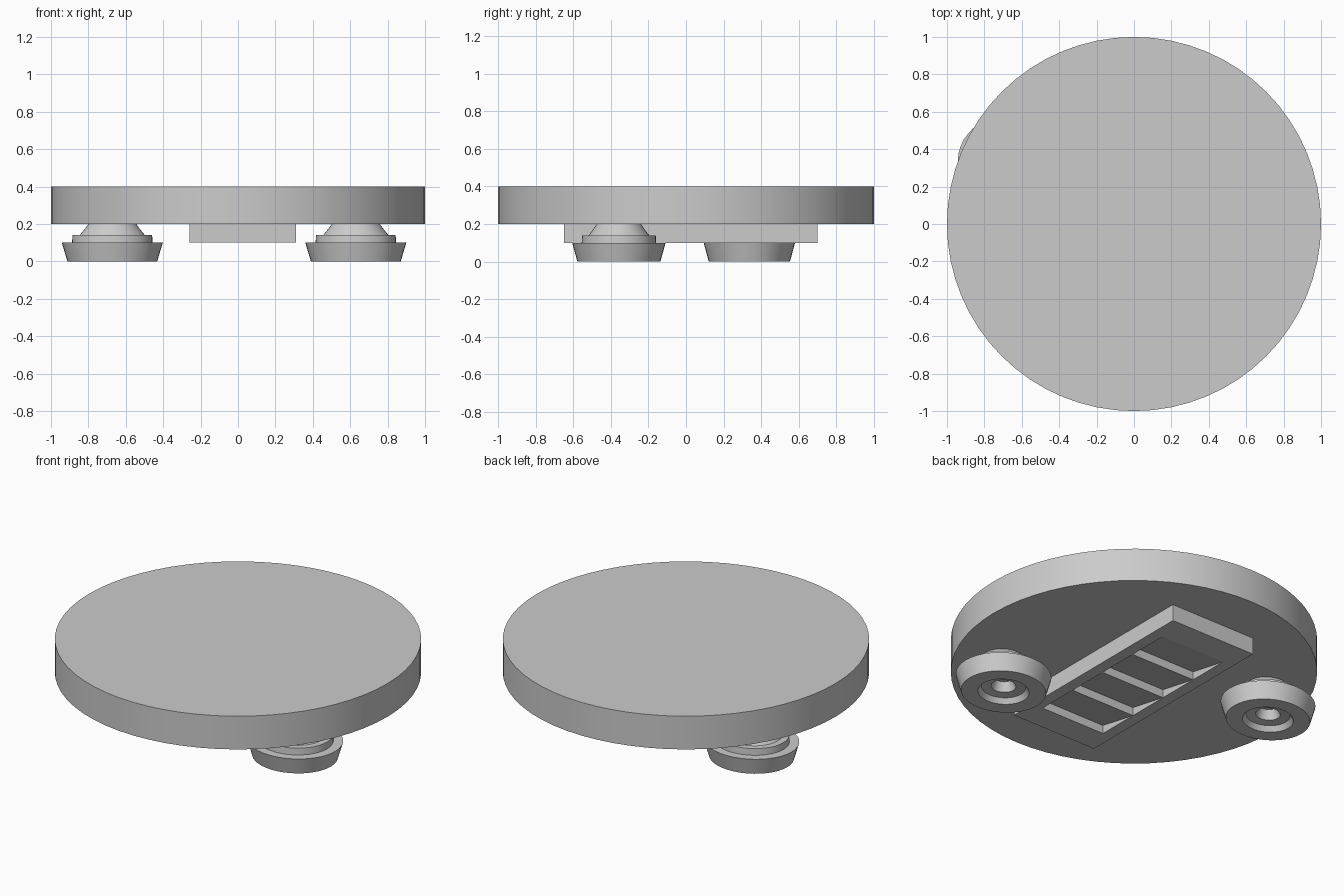
import bpy, bmesh, math

if "Cube" in bpy.data.objects:
    bpy.data.objects.remove(bpy.data.objects["Cube"])

grey = bpy.data.materials.new("plain_grey")
grey.use_nodes = True
grey.diffuse_color = (0.6, 0.6, 0.6, 1)
grey.node_tree.nodes["Principled BSDF"].inputs["Base Color"].default_value = (0.6, 0.6, 0.6, 1)


def finish(name, bm, smooth=False):
    bmesh.ops.recalc_face_normals(bm, faces=bm.faces)
    mesh = bpy.data.meshes.new(name)
    bm.to_mesh(mesh)
    bm.free()
    mesh.materials.append(grey)
    obj = bpy.data.objects.new(name, mesh)
    bpy.context.collection.objects.link(obj)
    if smooth:
        bpy.ops.object.select_all(action='DESELECT')
        obj.select_set(True)
        bpy.context.view_layer.objects.active = obj
        bpy.ops.object.shade_smooth_by_angle(angle=math.radians(25))
    return obj


def lathe(name, profile, segments, scale=(1, 1), at=(0, 0)):
    """Turn an (r, z) outline into a closed round part, capped at both ends."""
    bm = bmesh.new()
    rings = []
    for r, z in profile:
        ring = []
        for i in range(segments):
            a = math.tau * i / segments
            ring.append(bm.verts.new((at[0] + r * scale[0] * math.cos(a),
                                      at[1] + r * scale[1] * math.sin(a), z)))
        rings.append(ring)
    for low, high in zip(rings, rings[1:]):
        for i in range(segments):
            j = (i + 1) % segments
            bm.faces.new((low[i], low[j], high[j], high[i]))
    bm.faces.new(rings[0])
    bm.faces.new(rings[-1])
    return finish(name, bm, True)


def prism(bm, outline, x0, x1):
    """Extrude a (y, z) outline from x0 to x1."""
    left = [bm.verts.new((x0, y, z)) for y, z in outline]
    right = [bm.verts.new((x1, y, z)) for y, z in outline]
    bm.faces.new(left)
    bm.faces.new(right)
    for i in range(len(outline)):
        j = (i + 1) % len(outline)
        bm.faces.new((left[i], left[j], right[j], right[i]))


# Round top plate
lathe("round_plate", [(1, 0.2), (1, 0.4)], 64)

# Two hollow feet, from the inner hole out and up to the neck
foot = [(0.05, 0.09), (0.07, 0.035), (0.125, 0.03), (0.145, 0), (0.24, 0),
        (0.27, 0.1), (0.215, 0.1), (0.213, 0.14), (0.175, 0.14),
        (0.15, 0.17), (0.128, 0.2)]
lathe("left_foot", foot, 40, (1, 0.92), (0.63, -0.357))
lathe("right_foot", foot, 40, (1, 0.9), (-0.672, 0.337))

# Underside block: solid rim around a row of sloping pockets
BOTTOM, TOP, DEPTH = 0.1, 0.2, 0.05
X0, X1, Y0, Y1 = -0.26, 0.31, -0.65, 0.70
IX0, IX1, IY0, IY1 = -0.19, 0.24, -0.49, 0.53


def slab(y0, y1):
    return [(y0, BOTTOM), (y1, BOTTOM), (y1, TOP), (y0, TOP)]


bm = bmesh.new()
prism(bm, slab(Y0, Y1), X0, IX0)
prism(bm, slab(Y0, Y1), IX1, X1)
pitch = (IY1 - IY0) / 4
outline = [(Y0, BOTTOM)]
for k in range(4):
    y = IY0 + k * pitch
    outline += [(y, BOTTOM), (y, BOTTOM + DEPTH)]
outline += [(IY1, BOTTOM), (Y1, BOTTOM), (Y1, TOP), (Y0, TOP)]
prism(bm, outline, IX0, IX1)
finish("ridged_block", bm)
